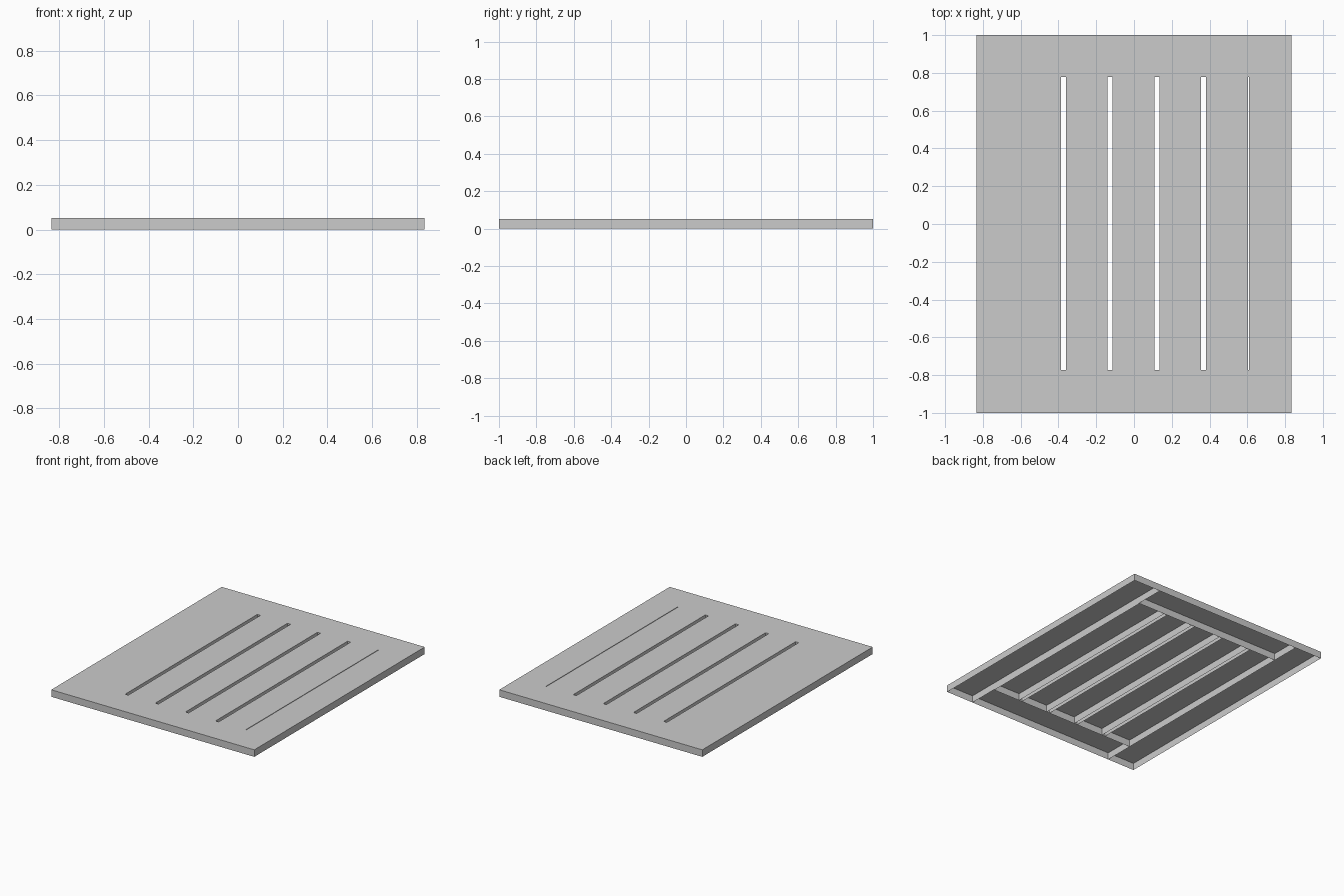
import bpy, bmesh

if "Cube" in bpy.data.objects:
    bpy.data.objects.remove(bpy.data.objects["Cube"])

H = 0.052             # board thickness
X, Y = 0.834, 1.0     # outer half sizes
IX, IY = 0.608, 0.775 # inner half sizes


def board(name, x0, x1, y0, y1):
    """Rectangular board with walls and a top, open underneath."""
    bm = bmesh.new()
    bmesh.ops.create_cube(bm, size=1)
    for v in bm.verts:
        v.co.x = x1 if v.co.x > 0 else x0
        v.co.y = y1 if v.co.y > 0 else y0
        v.co.z = H if v.co.z > 0 else 0
    bm.normal_update()
    bmesh.ops.delete(bm, geom=[f for f in bm.faces if f.normal.z < -0.5],
                     context='FACES_ONLY')
    mesh = bpy.data.meshes.new(name)
    bm.to_mesh(mesh)
    bm.free()
    obj = bpy.data.objects.new(name, mesh)
    bpy.context.collection.objects.link(obj)
    return obj


# Side stiles run the full length
board("left_stile", -X, -IX, -Y, Y)
board("right_stile", IX, X, -Y, Y)

# End rails sit between the stiles
board("front_rail", -IX, IX, -Y, -IY + 0.003)
board("back_rail", -IX, IX, IY + 0.003, Y)

# Five slats with narrow gaps, the last one just short of the right stile
PITCH, WIDTH = 0.2475, 0.2215
for i in range(5):
    x = -IX + i * PITCH
    board(f"slat_{i + 1}", x, x + WIDTH, -IY + 0.003, IY + 0.003)
